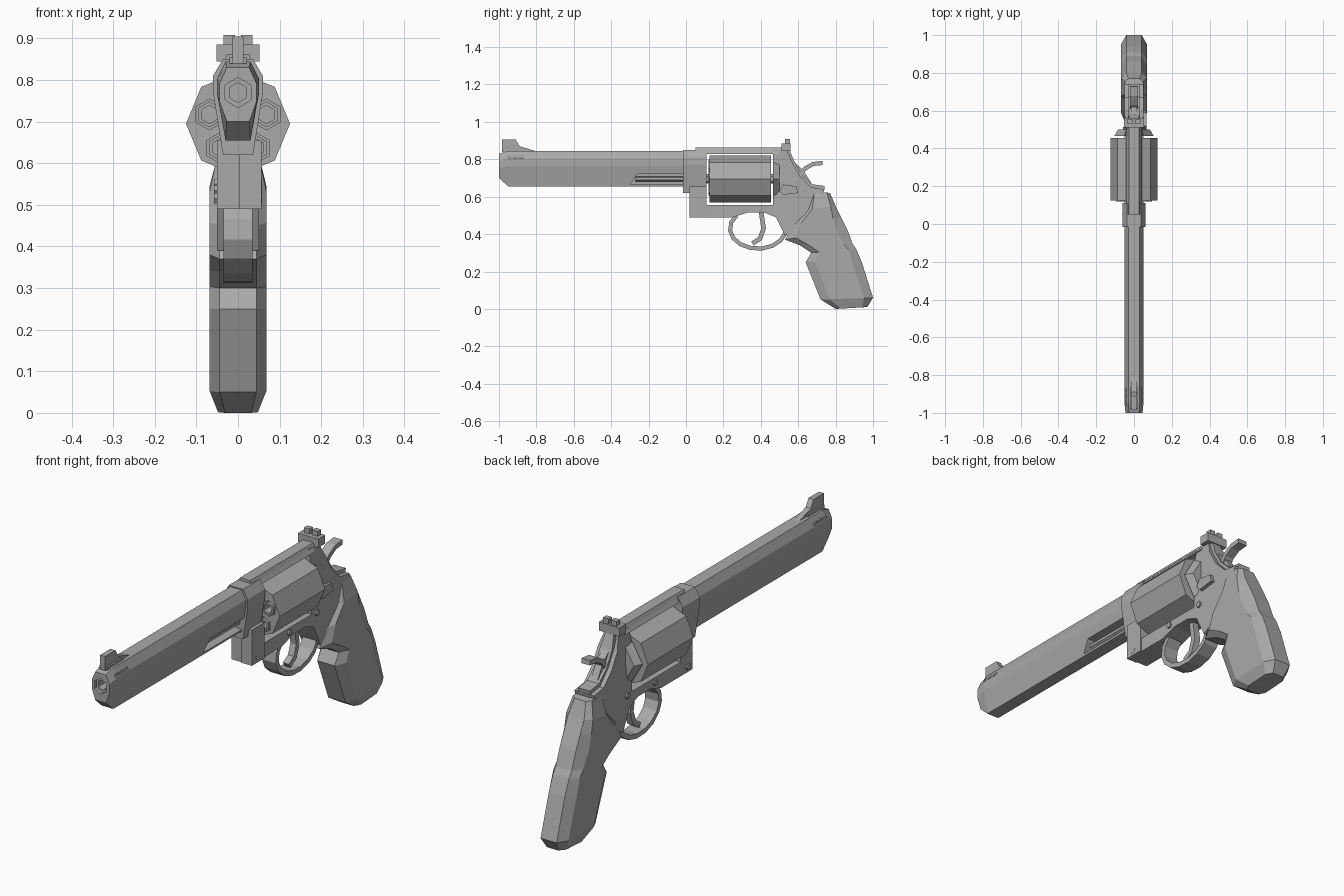
import bpy, bmesh, math
from mathutils import Vector

cube = bpy.data.objects.get("Cube")
if cube:
    bpy.data.objects.remove(cube, do_unlink=True)

steel = bpy.data.materials.new("steel grey")
steel.use_nodes = True
grey = (0.4, 0.4, 0.4, 1)
steel.diffuse_color = grey
steel.node_tree.nodes["Principled BSDF"].inputs["Base Color"].default_value = grey

# Shared heights and the cylinder window
BORE, AXIS, TOP, KEEL = 0.77, 0.695, 0.85, 0.655
FRAME_BOTTOM, FRAME_HALF = 0.49, 0.05
WINDOW_FRONT, WINDOW_BACK, WINDOW_FLOOR = 0.11, 0.465, 0.555


def loft(name, rings):
    """Skin a list of equal rings and cap both ends."""
    bm = bmesh.new()
    rows = [[bm.verts.new(point) for point in ring] for ring in rings]
    for row, following in zip(rows, rows[1:]):
        for i in range(len(row)):
            bm.faces.new((row[i - 1], row[i], following[i], following[i - 1]))
    bm.faces.new(rows[0])
    bm.faces.new(rows[-1])
    bmesh.ops.recalc_face_normals(bm, faces=bm.faces)
    mesh = bpy.data.meshes.new(name)
    bm.to_mesh(mesh)
    bm.free()
    mesh.materials.append(steel)
    obj = bpy.data.objects.new(name, mesh)
    bpy.context.collection.objects.link(obj)
    return obj


def plate(name, outline, half, x=0, shoulder=TOP):
    """Extrude a (y, z) outline across x, slimmer above the shoulder height."""
    def reach(z):
        return half * 0.65 if z >= shoulder else half
    return loft(name, [[(x + side * reach(z), y, z) for y, z in outline] for side in (-1, 1)])


def block(name, half, ys, zs, x=0, top_half=None):
    """Box centred on x, optionally narrower at its top."""
    (back, front), (low, high) = ys, zs
    top_half = top_half or half
    return loft(name, [[(x - half, y, low), (x + half, y, low),
                        (x + top_half, y, high), (x - top_half, y, high)]
                       for y in (back, front)])


def prism(name, x, z, radius, ys, sides=6, turn=math.pi / 2, end_radius=None):
    """Regular prism running along y."""
    angles = [turn + math.tau * i / sides for i in range(sides)]
    return loft(name, [[(x + r * math.cos(a), y, z + r * math.sin(a)) for a in angles]
                       for y, r in zip(ys, (radius, end_radius or radius))])


def ribbon(name, path, thickness, half):
    """Strip of even thickness following a (y, z) path."""
    points = [Vector(p) for p in path]
    left, right = [], []
    for i, point in enumerate(points):
        along = points[min(i + 1, len(points) - 1)] - points[max(i - 1, 0)]
        offset = along.orthogonal().normalized() * thickness / 2
        left.append(point + offset)
        right.append(point - offset)
    return plate(name, left + right[::-1], half)


def section(half, top, bottom, y):
    """Eight-sided barrel section, narrower at top and bottom."""
    right = [(half * 0.6, top), (half, top - 0.04), (half, top - 0.08), (half * 0.6, bottom)]
    return [(x, y, z) for x, z in right] + [(-x, y, z) for x, z in reversed(right)]


def cut(obj, cutter):
    modifier = obj.modifiers.new("cut", 'BOOLEAN')
    modifier.operation, modifier.solver, modifier.object = 'DIFFERENCE', 'EXACT', cutter
    bpy.context.view_layer.objects.active = obj
    bpy.ops.object.modifier_apply(modifier=modifier.name)
    bpy.data.objects.remove(cutter, do_unlink=True)


# Barrel with slanted muzzle, stepped bore, vents and a recess for the ejector rod
barrel = loft("barrel", [section(0.045, TOP - 0.02, 0.7, -1),
                         section(FRAME_HALF, TOP - 0.005, KEEL, -0.95),
                         section(FRAME_HALF, TOP - 0.005, KEEL, 0.01)])
cut(barrel, prism("muzzle_recess", 0, BORE, 0.036, (-1.1, -0.985)))
cut(barrel, prism("bore", 0, BORE, 0.024, (-1.1, -0.6)))
cut(barrel, plate("ejector_recess", [(-0.3, KEEL + 0.01), (-0.26, 0.72),
                                     (0.1, 0.72), (0.1, KEEL + 0.01)], 0.05, x=0.035))
for i in range(3):
    y = -0.96 + i * 0.034
    for side in (-1, 1):
        cut(barrel, block("vent", 0.01, (y, y + 0.025), (0.808, 0.822), x=side * FRAME_HALF))
prism("ejector_rod", 0.01, AXIS, 0.013, (-0.27, WINDOW_FRONT))

# Front sight: tall blade with a ramp behind it
block("front_sight_base", 0.02, (-0.98, -0.86), (0.84, 0.855))
plate("front_sight", [(-0.985, 0.84), (-0.985, 0.905), (-0.91, 0.905),
                      (-0.89, 0.87), (-0.79, 0.84)], 0.013, shoulder=1)

# Frame: collar, crane, strap and the body that wraps round the window
loft("frame_collar", [section(0.06, TOP, 0.62, y) for y in (-0.015, WINDOW_FRONT)])
block("crane", 0.027, (0.02, WINDOW_FRONT), (FRAME_BOTTOM, KEEL), x=0.03)
block("top_strap", 0.043, (0.1, 0.5), (0.828, TOP), top_half=0.03)
block("strap_rib", 0.034, (0.05, 0.53), (TOP - 0.005, 0.862), top_half=0.026)
plate("frame_body", [(0.025, FRAME_BOTTOM), (0.025, KEEL), (WINDOW_FRONT, KEEL),
                     (WINDOW_FRONT, WINDOW_FLOOR), (WINDOW_BACK, WINDOW_FLOOR),
                     (WINDOW_BACK, 0.78), (WINDOW_BACK, TOP), (0.54, TOP), (0.57, 0.78),
                     (0.61, 0.71), (0.67, 0.65), (0.74, 0.64), (0.7, 0.5), (0.53, 0.39),
                     (0.48, FRAME_BOTTOM), (0.42, 0.515), (0.33, 0.515),
                     (0.25, FRAME_BOTTOM)], FRAME_HALF)
ribbon("back_rim", [(0.54, TOP), (0.57, 0.78), (0.61, 0.71), (0.67, 0.655), (0.74, 0.645)],
       0.025, 0.03)
for y, z in ((0.06, 0.515), (0.3, 0.535), (0.5, 0.55)):
    plate("frame_screw", [(y + 0.014 * math.cos(math.tau * i / 6),
                           z + 0.014 * math.sin(math.tau * i / 6)) for i in range(6)],
          FRAME_HALF + 0.008)

# Eight-sided cylinder with five ringed chambers
cylinder = prism("cylinder", 0, AXIS, 0.125, (0.125, 0.455), sides=8, turn=0)
for i in range(5):
    angle = math.pi / 2 + math.tau * i / 5
    x, z = 0.072 * math.cos(angle), AXIS + 0.072 * math.sin(angle)
    cut(cylinder, prism("recess", x, z, 0.037, (0.1, 0.135)))
    cut(cylinder, prism("chamber", x, z, 0.022, (0.1, 0.4)))
    ring = prism("chamber_ring", x, z, 0.031, (0.12, 0.14))
    cut(ring, prism("ring_hole", x, z, 0.022, (0.1, 0.2)))
prism("cylinder_axle", 0, AXIS, 0.025, (0.09, 0.5))
prism("recoil_shield", 0, AXIS, 0.105, (WINDOW_BACK, 0.5), turn=0, end_radius=0.085)

# Cylinder release latch on the left
plate("release_latch", [(0.5, 0.63), (0.52, 0.665), (0.59, 0.655), (0.6, 0.62), (0.52, 0.61)],
      0.012, x=0.055)

# Rear sight with a notch between two blades
block("rear_sight_body", 0.052, (0.51, 0.56), (TOP - 0.005, 0.885))
for side in (-1, 1):
    block("rear_sight_blade", 0.014, (0.53, 0.555), (0.88, 0.908), x=side * 0.021)

# Hammer, trigger and guard
ribbon("hammer", [(0.54, 0.77), (0.6, 0.72), (0.64, KEEL)], 0.07, 0.017)
ribbon("hammer_spur", [(0.6, 0.7), (0.635, 0.75), (0.68, 0.775), (0.73, 0.78)], 0.022, 0.022)
ribbon("trigger", [(0.4, 0.53), (0.415, 0.43), (0.395, 0.375), (0.355, 0.35)], 0.025, 0.015)
guard_angles = [math.radians(140 + 23 * i) for i in range(11)]
ribbon("trigger_guard", [(0.385 + 0.15 * math.cos(a), 0.43 + 0.108 * math.sin(a))
                         for a in guard_angles], 0.022, 0.035)

# Grip: front and back edge at each station, chamfered by rule
stations = [((0.67, 0.63), (0.77, 0.62)), ((0.65, 0.53), (0.8, 0.55)),
            ((0.57, 0.45), (0.83, 0.49)), ((0.53, 0.37), (0.86, 0.43)),
            ((0.61, 0.34), (0.89, 0.35)), ((0.67, 0.3), (0.91, 0.32)),
            ((0.64, 0.25), (0.94, 0.25)), ((0.72, 0.05), (1, 0.06)), ((0.8, 0), (0.97, 0.01))]
rings = []
for station in stations:
    front, back = (Vector((0, *edge)) for edge in station)
    is_end = station in (stations[0], stations[-1])
    out = Vector((0.048 if is_end else 0.068, 0, 0))
    right = [front + out * 0.65, front.lerp(back, 0.17) + out,
             back.lerp(front, 0.17) + out, back + out * 0.6]
    rings.append(right + [Vector((-p.x, p.y, p.z)) for p in reversed(right)])
loft("grip", rings)
